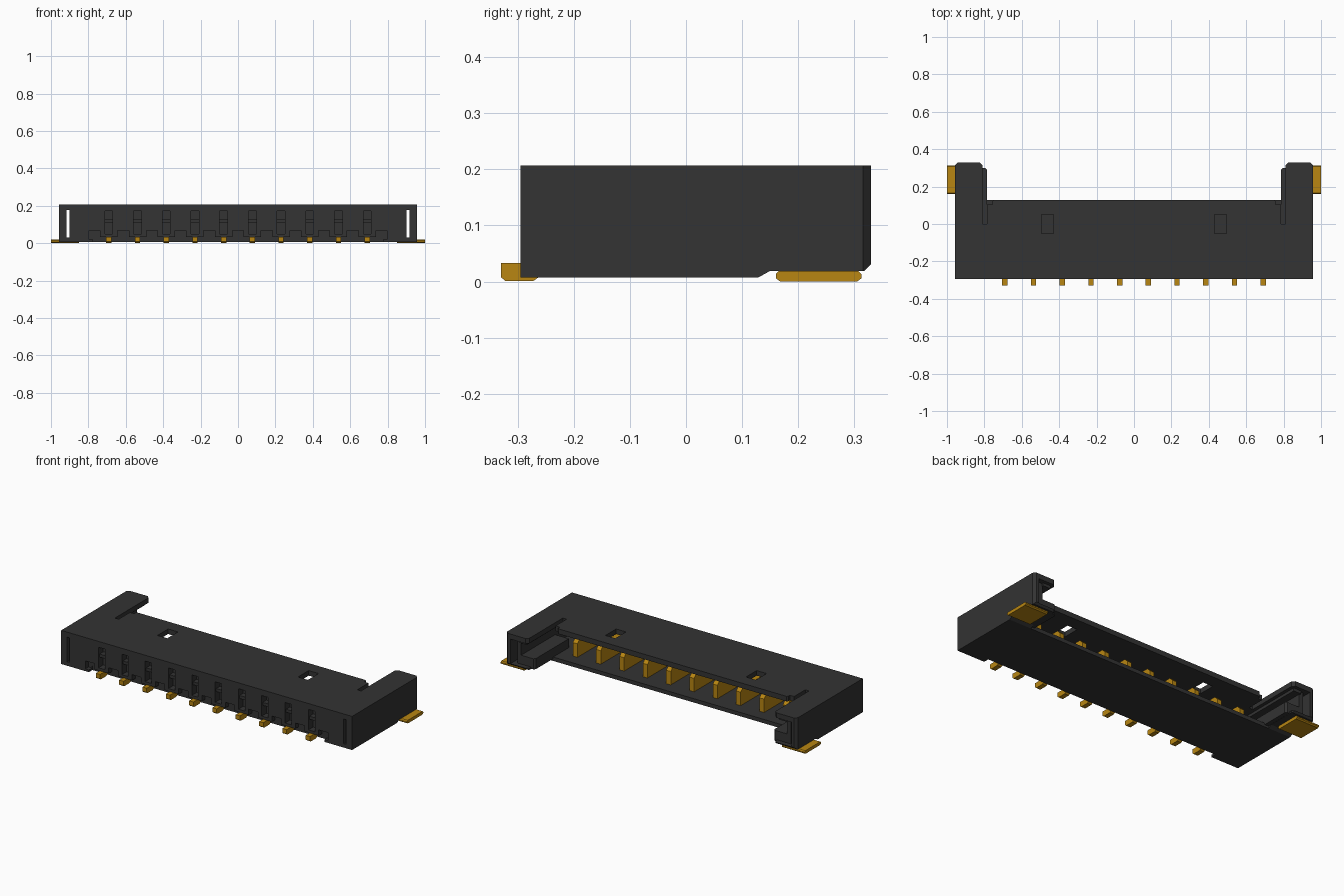
import bpy, bmesh
from mathutils import Vector

cube = bpy.data.objects.get("Cube")
if cube:
    bpy.data.objects.remove(cube, do_unlink=True)


def material(name, rgb):
    m = bpy.data.materials.new(name)
    m.use_nodes = True
    m.diffuse_color = (*rgb, 1)
    m.node_tree.nodes["Principled BSDF"].inputs["Base Color"].default_value = (*rgb, 1)
    return m


BLACK = material("black plastic", (0.033, 0.033, 0.033))
GOLD = material("gold metal", (0.479, 0.238, 0.006))


def prism(name, pts, axis, lo, hi, mat=BLACK):
    """Extrude a 2D outline along an axis; pts are the other two axes in order."""
    place = {"x": lambda a, b, t: (t, a, b), "y": lambda a, b, t: (a, t, b),
             "z": lambda a, b, t: (a, b, t)}[axis]
    bm = bmesh.new()
    face = bm.faces.new([bm.verts.new(place(a, b, lo)) for a, b in pts])
    ext = bmesh.ops.extrude_face_region(bm, geom=[face])
    moved = [v for v in ext["geom"] if isinstance(v, bmesh.types.BMVert)]
    bmesh.ops.translate(bm, verts=moved, vec=Vector(place(0, 0, hi - lo)))
    bmesh.ops.recalc_face_normals(bm, faces=bm.faces)
    me = bpy.data.meshes.new(name)
    bm.to_mesh(me)
    bm.free()
    me.materials.append(mat)
    ob = bpy.data.objects.new(name, me)
    bpy.context.collection.objects.link(ob)
    return ob


def box(name, x0, x1, y0, y1, z0, z1, mat=BLACK):
    return prism(name, [(x0, y0), (x1, y0), (x1, y1), (x0, y1)], "z", z0, z1, mat)


def side_box(name, s, x0, x1, *rest):
    return box(name, min(s * x0, s * x1), max(s * x0, s * x1), *rest)


# Housing: U-shaped outline with two arms
half = [(0.957, -0.295), (0.957, 0.315), (0.942, 0.33), (0.825, 0.33), (0.81, 0.315),
        (0.81, 0), (0.785, 0), (0.785, 0.105), (0.757, 0.105), (0.757, 0.12), (0.75, 0.127)]
outline = half + [(-x, y) for x, y in reversed(half)]
housing = prism("housing", outline, "z", 0.007, 0.207)

pins = [(i - 4.5) * 0.1535 for i in range(10)]
cutters = [
    box("mating_cavity", -0.925, 0.925, -0.2, 0.4, 0.03, 0.177),
    prism("arm_underside", [(0.125, -0.01), (0.125, 0.005), (0.15, 0.019), (0.318, 0.019),
                            (0.34, 0.041), (0.4, 0.041), (0.4, -0.01)], "x", -1.1, 1.1),
    box("front_recess", -0.775, 0.775, -0.32, -0.262, -0.01, 0.034),
]
for x in pins:
    cutters.append(box("pin_slot", x - 0.021, x + 0.021, -0.32, -0.25, 0.05, 0.172))
for i in range(11):
    x = (i - 5) * 0.1535
    cutters.append(box("foot_notch", x - 0.03, x + 0.03, -0.32, -0.265, 0.02, 0.068))
for s in (-1, 1):
    cutters.append(side_box("latch_window", s, 0.43, 0.495, -0.05, 0.05, 0.15, 0.25))
    cutters.append(side_box("tab_slit", s, 0.902, 0.918, -0.32, -0.15, 0.03, 0.177))

for c in cutters:
    mod = housing.modifiers.new(c.name, "BOOLEAN")
    mod.operation, mod.solver, mod.object = "DIFFERENCE", "EXACT", c
graph = bpy.context.evaluated_depsgraph_get()
result = bpy.data.meshes.new_from_object(housing.evaluated_get(graph))
housing.modifiers.clear()
housing.data = result
for c in cutters:
    bpy.data.objects.remove(c, do_unlink=True)

# Arm interiors and solder tabs
for s in (-1, 1):
    bar = [(0.785, -0.02), (0.785, 0.29), (0.795, 0.3), (0.9, 0.3), (0.9, -0.02)]
    prism("guide_bar", [(s * x, y) for x, y in bar], "z", 0.02, 0.083)
    side_box("slot_floor", s, 0.75, 0.85, -0.02, 0.127, 0.007, 0.03)
    side_box("inner_arm_wall", s, 0.875, 0.9, -0.21, 0.3, 0.025, 0.18)
    side_box("arm_top_rib", s, 0.83, 0.88, -0.1, 0.31, 0.16, 0.18)
    tab = [(0.16, 0.006), (0.168, 0), (0.305, 0), (0.313, 0.006), (0.313, 0.013),
           (0.307, 0.019), (0.166, 0.019), (0.16, 0.013)]
    prism("solder_tab", tab, "x", *sorted((s * 0.85, s)), GOLD)

# Pins: outside solder foot, inside contact blade, and slot bridge
foot = [(-0.33, 0.033), (-0.33, 0.008), (-0.322, 0.001), (-0.272, 0.001),
        (-0.262, 0.008), (-0.25, 0.02), (-0.25, 0.033)]
blade = [(-0.21, 0.028), (0.055, 0.028), (0.055, 0.11), (0.035, 0.13), (-0.21, 0.13)]
for x in pins:
    prism("solder_foot", foot, "x", x - 0.014, x + 0.014, GOLD)
    prism("contact_blade", blade, "x", x - 0.015, x + 0.015, GOLD)
    box("slot_bridge", x - 0.022, x + 0.022, -0.285, -0.24, 0.11, 0.128)
